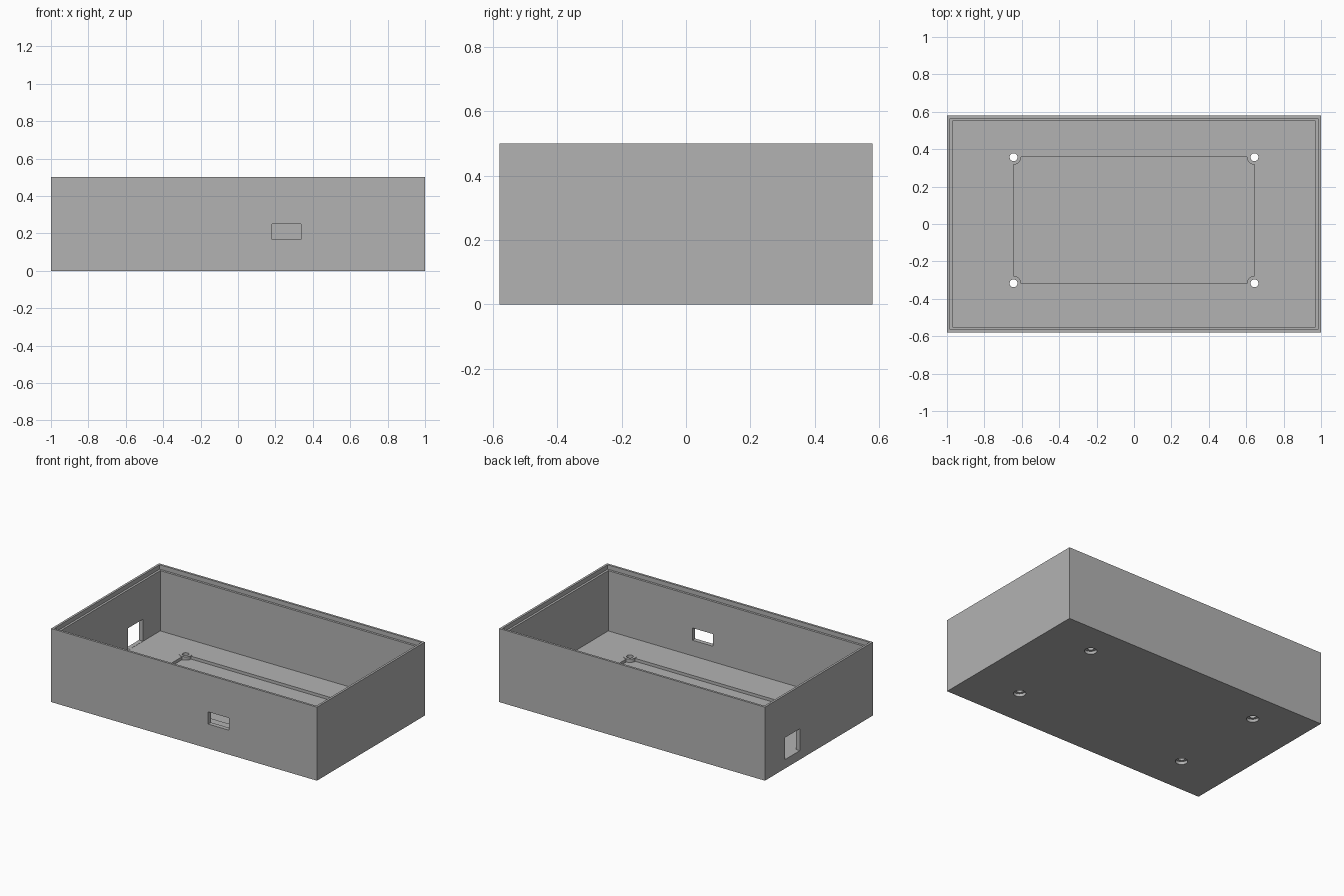
import bpy

cube = bpy.data.objects.get("Cube")
if cube:
    bpy.data.objects.remove(cube, do_unlink=True)

# Single plain grey material
grey = bpy.data.materials.new("plain_grey")
grey.use_nodes = True
colour = (0.45, 0.45, 0.45, 1)
grey.diffuse_color = colour
grey.node_tree.nodes["Principled BSDF"].inputs["Base Color"].default_value = colour


def block(name, x, y, z):
    """Box spanning the given (low, high) ranges."""
    spans = (x, y, z)
    bpy.ops.mesh.primitive_cube_add(size=1, location=[(a + b) / 2 for a, b in spans])
    ob = bpy.context.object
    ob.name = name
    ob.scale = [b - a for a, b in spans]
    bpy.ops.object.transform_apply(location=True, rotation=False, scale=True)
    return ob


def rod(name, x, y, radius, low, high):
    """Upright cylinder between two heights."""
    bpy.ops.mesh.primitive_cylinder_add(vertices=48, radius=radius, depth=high - low,
                                        location=(x, y, (low + high) / 2))
    bpy.context.object.name = name
    return bpy.context.object


def combine(body, tool, operation="DIFFERENCE"):
    """Apply a boolean and discard its tool."""
    mod = body.modifiers.new("shape", "BOOLEAN")
    mod.operation = operation
    mod.solver = "EXACT"
    mod.object = tool
    bpy.context.view_layer.objects.active = body
    bpy.ops.object.modifier_apply(modifier=mod.name)
    bpy.data.objects.remove(tool, do_unlink=True)


HALF_X, HALF_Y, HEIGHT = 1.0, 0.58, 0.5
WALL, LIP, FLOOR = 0.03, 0.015, 0.06
HOLE_X, HOLE_FRONT, HOLE_BACK = 0.644, -0.317, 0.357


def inset(name, gap, low):
    """Open-topped cutter inset from the outer walls."""
    x, y = HALF_X - gap, HALF_Y - gap
    return block(name, (-x, x), (-y, y), (low, HEIGHT + 0.1))


# Outer shell, cavity and lid ledge
shell = block("enclosure_shell", (-HALF_X, HALF_X), (-HALF_Y, HALF_Y), (0, HEIGHT))
shell.data.materials.append(grey)
combine(shell, inset("cavity_cutter", WALL, FLOOR))
combine(shell, inset("ledge_cutter", LIP, HEIGHT - 0.03))

# Shallow board recess in the floor
combine(shell, block("recess_cutter", (-HOLE_X, HOLE_X), (HOLE_FRONT, HOLE_BACK), (0.04, 0.1)))

# Port openings in the front wall and the right wall
combine(shell, block("front_port_cutter", (0.182, 0.337), (-0.7, -0.5), (0.166, 0.249)))
combine(shell, block("side_port_cutter", (-1.1, -0.9), (0.205, 0.365), (0.061, 0.21)))

# Screw bosses with through holes and recesses for the screw heads
for x in (-HOLE_X, HOLE_X):
    for y in (HOLE_FRONT, HOLE_BACK):
        combine(shell, rod("boss", x, y, 0.04, 0.03, 0.063), "UNION")
        combine(shell, rod("hole_cutter", x, y, 0.021, -0.1, 0.2))
        combine(shell, rod("head_cutter", x, y, 0.038, -0.1, 0.02))

# Crisp edges, smooth round holes
for poly in shell.data.polygons:
    poly.material_index = 0
bpy.ops.object.select_all(action="DESELECT")
shell.select_set(True)
bpy.context.view_layer.objects.active = shell
bpy.ops.object.shade_smooth_by_angle(angle=0.5)
